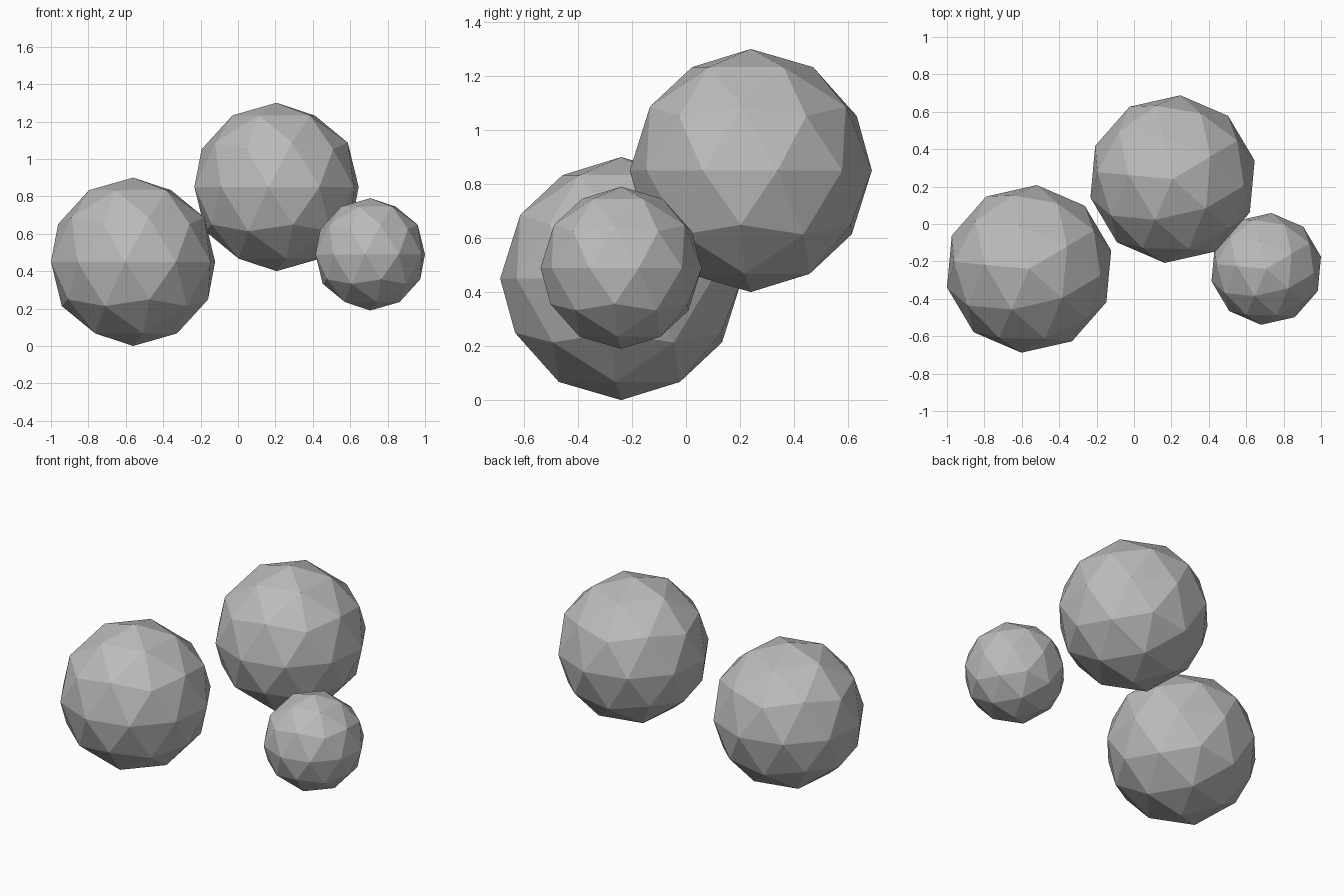
import bpy
import math

# Remove the default cube
cube = bpy.data.objects.get("Cube")
if cube:
    bpy.data.objects.remove(cube, do_unlink=True)

# Single stone grey
grey = bpy.data.materials.new("stone_grey")
grey.use_nodes = True
colour = (0.5, 0.5, 0.5, 1)
grey.diffuse_color = colour
grey.node_tree.nodes["Principled BSDF"].inputs["Base Color"].default_value = colour


def faceted_ball(name, radius, centre):
    """Flat-shaded icosphere, all balls sharing one turn about z."""
    bpy.ops.mesh.primitive_ico_sphere_add(
        subdivisions=2, radius=radius, location=centre,
        rotation=(0, 0, math.radians(30.7)))
    ball = bpy.context.object
    ball.name = name
    ball.data.name = name
    ball.data.materials.append(grey)


# Two large balls and one small one
faceted_ball("large_ball_low", 0.45, (-0.561, -0.24, 0.45))
faceted_ball("large_ball_high", 0.45, (0.206, 0.24, 0.85))
faceted_ball("small_ball", 0.30, (0.707, -0.24, 0.49))
